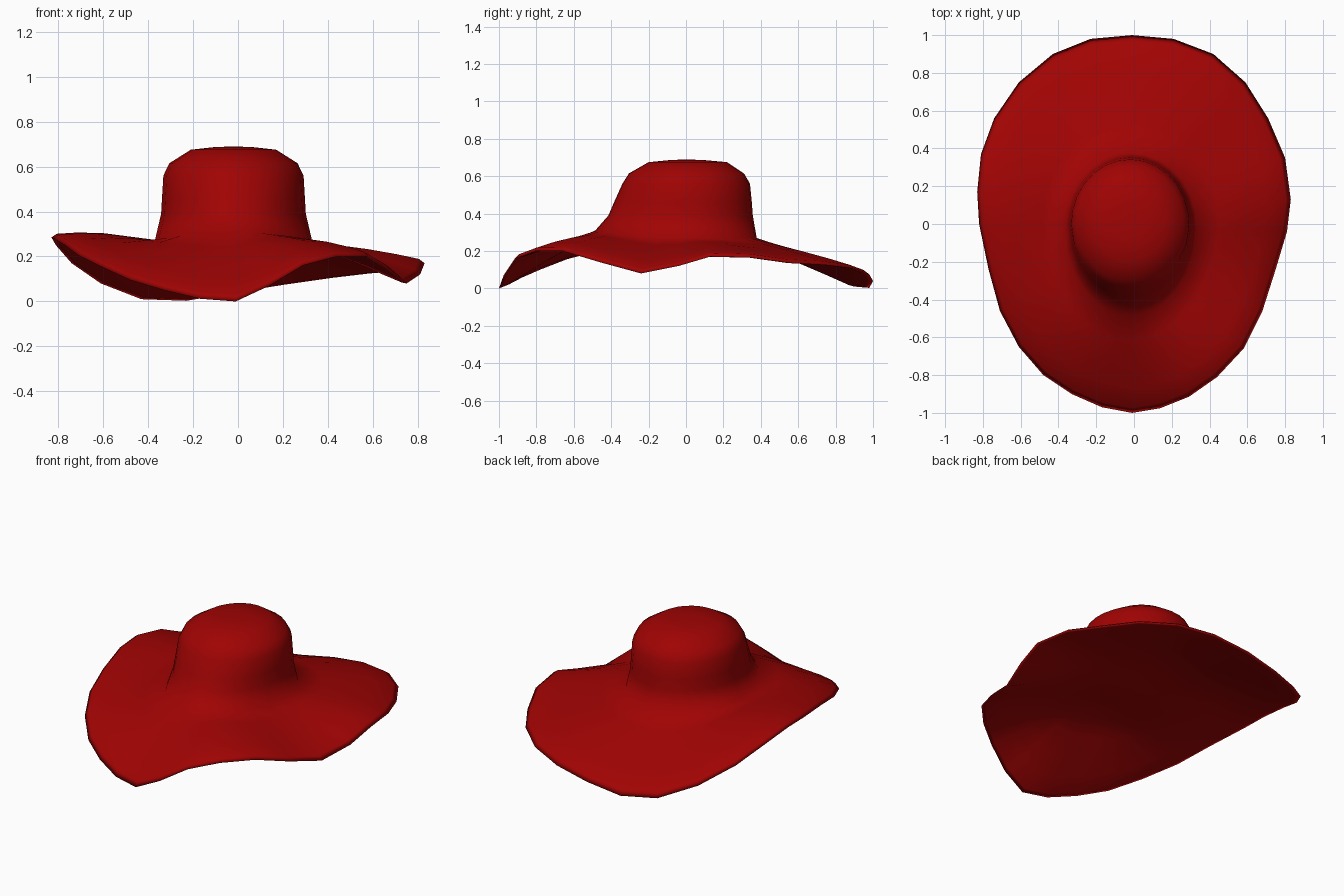
import bpy, bmesh, math

if "Cube" in bpy.data.objects:
    bpy.data.objects.remove(bpy.data.objects["Cube"])

# Wavy brim edge (x, y, height), counter-clockwise starting at the right
RIM = [(.83, .13, .17), (.80, .35, .165), (.71, .56, .135), (.59, .75, .125), (.42, .90, .105),
       (.21, .98, .075), (-.01, 1.0, .04), (-.23, .98, .003), (-.43, .90, .01), (-.61, .75, .08),
       (-.74, .56, .17), (-.81, .37, .25), (-.83, .17, .285), (-.82, 0, .28), (-.77, -.24, .25),
       (-.71, -.46, .205), (-.61, -.65, .155), (-.48, -.80, .095), (-.33, -.90, .05),
       (-.17, -.97, .012), (-.01, -1.0, 0), (.14, -.975, .07), (.29, -.915, .16),
       (.44, -.81, .20), (.58, -.66, .20), (.68, -.46, .14), (.75, -.24, .08), (.81, -.04, .12)]
CX = -.02

# Crown rings: half width, depth to the back, depth to the front, height
CROWN = [(.09, .10, .09, .686), (.19, .22, .20, .675), (.285, .31, .305, .615),
         (.312, .342, .34, .56), (.318, .352, .385, .46), (.322, .357, .415, .39),
         (.35, .378, .485, .27)]

# Brim rings: fraction of the way from crown to rim, lift above a straight slope
BRIM_TOP = [(.25, .004), (.5, .012), (.75, .015), (.95, .014)]
BRIM_UNDER = [(.95, -.006), (.75, -.010), (.5, -.012), (.25, -.018), (0, -.022)]

bm = bmesh.new()
angles = [math.atan2(y, x - CX) for x, y, z in RIM]


def crown_ring(rx, back, front, z, front_lift=0):
    pts = []
    for a in angles:
        s = math.sin(a)
        pts.append((CX + rx * math.cos(a), (back if s > 0 else front) * s,
                    z + front_lift * max(0, -s) ** 2))
    return pts


def brim_ring(t, lift):
    # the brim arches up a little at the left and at the front right
    pts = []
    for (bx, by, bz), (rx, ry, rz), a in zip(base, RIM, angles):
        arch = (.014 * max(0, math.cos(a - math.radians(170))) ** 3
                + .008 * max(0, math.cos(a + math.radians(65))) ** 2)
        pts.append((bx + (rx - bx) * t, by + (ry - by) * t,
                    bz + (rz - bz) * t + lift + arch * 4 * t * (1 - t)))
    return pts


# Crown, brim top, rim and closed underside as one continuous surface
base = crown_ring(*CROWN[-1], front_lift=.04)
rings = [crown_ring(*c) for c in CROWN[:-1]] + [base]
rings += [brim_ring(*b) for b in BRIM_TOP] + [RIM] + [brim_ring(*b) for b in BRIM_UNDER]
# nearly flat inner cap
rings.append([(CX + (x - CX) * .5, y * .5, .255) for x, y, z in base])

loops = [[bm.verts.new(p) for p in r] for r in rings]
n = len(RIM)
for a, b in zip(loops, loops[1:]):
    for i in range(n):
        j = (i + 1) % n
        bm.faces.new((a[i], b[i], b[j], a[j]))

# Close the crown top and the underside
for loop, z in ((loops[0], .69), (loops[-1], .255)):
    tip = bm.verts.new((CX, 0, z))
    for i in range(n):
        bm.faces.new((tip, loop[i], loop[(i + 1) % n]))
bmesh.ops.recalc_face_normals(bm, faces=bm.faces[:])
for f in bm.faces:
    f.smooth = True

mesh = bpy.data.meshes.new("wide_brim_hat")
bm.to_mesh(mesh)
bm.free()
red = bpy.data.materials.new("deep_red_felt")
red.diffuse_color = (.35, .001, .001, 1)
red.use_nodes = True
red.node_tree.nodes["Principled BSDF"].inputs["Base Color"].default_value = red.diffuse_color
mesh.materials.append(red)
hat = bpy.data.objects.new("wide_brim_hat", mesh)
bpy.context.collection.objects.link(hat)
